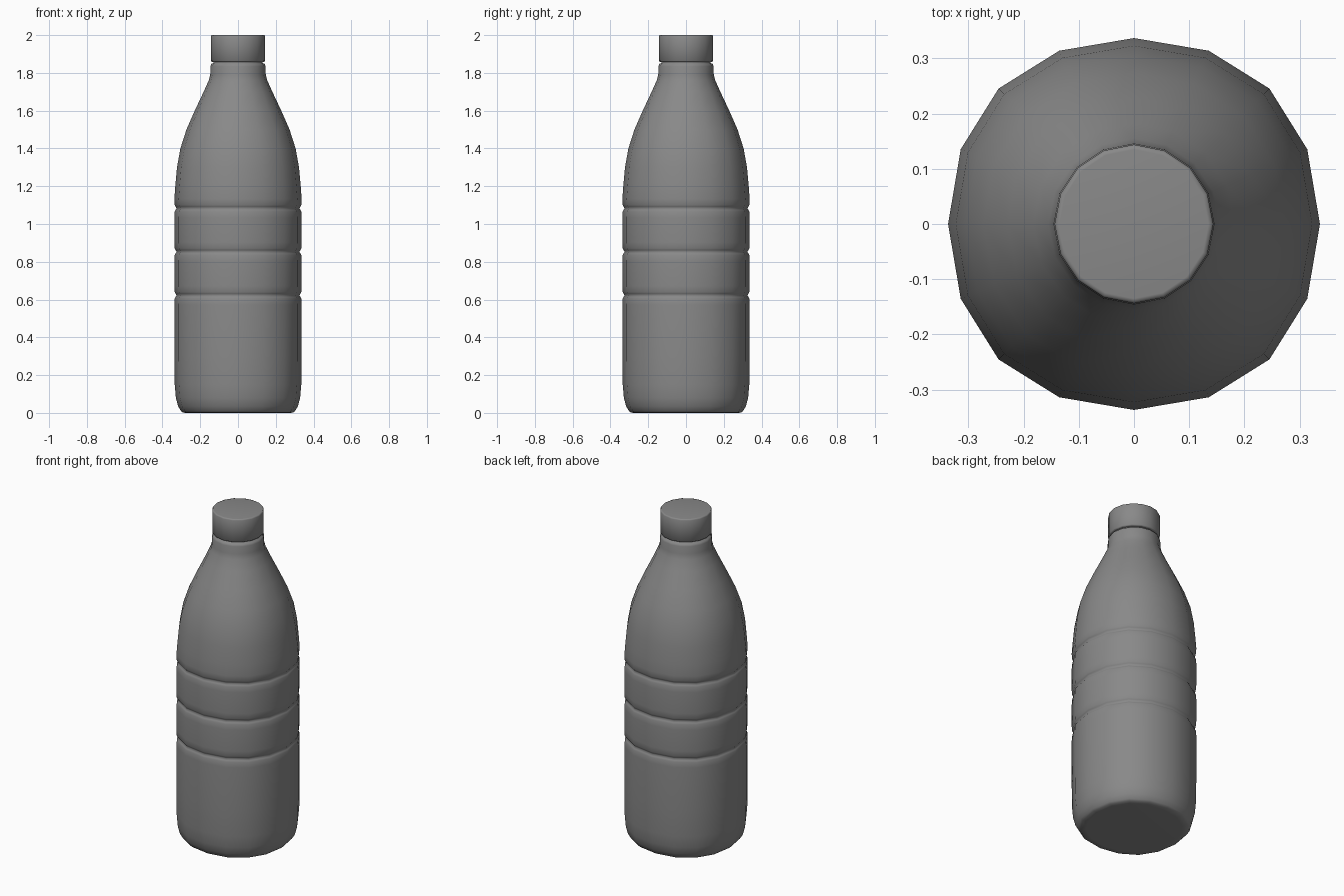
import bpy, bmesh
from math import sin, cos, pi, radians

if "Cube" in bpy.data.objects:
    bpy.data.objects.remove(bpy.data.objects["Cube"])

SIDES = 16
grey = bpy.data.materials.new("dark_grey")
grey.diffuse_color = (0.25, 0.25, 0.25, 1)
grey.use_nodes = True
grey.node_tree.nodes["Principled BSDF"].inputs["Base Color"].default_value = grey.diffuse_color


def lathe(name, profile, squareness):
    """Skin 16-sided rings along an (r, z) profile and close both ends."""
    bm = bmesh.new()
    rings = []
    for r, z in profile:
        k = squareness(z)
        ring = []
        for i in range(SIDES):
            a = 2 * pi * i / SIDES
            rad = r * (1 + 0.015 * k * (1 - cos(4 * a)))
            b = a + 0.015 * k * sin(4 * a)
            ring.append(bm.verts.new((rad * cos(b), rad * sin(b), z)))
        rings.append(ring)
    for lo, hi in zip(rings, rings[1:]):
        for i in range(SIDES):
            j = (i + 1) % SIDES
            bm.faces.new((lo[i], lo[j], hi[j], hi[i]))
    bm.faces.new(rings[0][::-1])
    bm.faces.new(rings[-1])
    mesh = bpy.data.meshes.new(name)
    bm.to_mesh(mesh)
    bm.free()
    mesh.materials.append(grey)
    ob = bpy.data.objects.new(name, mesh)
    bpy.context.collection.objects.link(ob)
    bpy.ops.object.select_all(action='DESELECT')
    ob.select_set(True)
    bpy.context.view_layer.objects.active = ob
    bpy.ops.object.shade_smooth_by_angle(angle=radians(80))
    return ob


def groove(z):
    """Narrow soft channel around the body."""
    return [(0.337, z - 0.05), (0.335, z - 0.018), (0.331, z - 0.009),
            (0.325, z), (0.331, z + 0.009), (0.335, z + 0.018),
            (0.337, z + 0.05)]


# Bottle: rounded base, three label grooves, tapering shoulder, neck
profile = [(0.26, 0), (0.292, 0.001), (0.302, 0.01), (0.317, 0.035),
           (0.329, 0.08), (0.335, 0.15), (0.337, 0.3)]
for gz in (0.622, 0.853, 1.083):
    profile += groove(gz)
profile += [(0.332, 1.2), (0.323, 1.3), (0.305, 1.4), (0.273, 1.5),
            (0.229, 1.6), (0.182, 1.7), (0.155, 1.76), (0.147, 1.79),
            (0.146, 1.835), (0.141, 1.848), (0.13, 1.852), (0.13, 1.865)]
lathe("bottle", profile, lambda z: min(1, max(0, (1.75 - z) / 0.35)))

# Screw cap with softened rims
lathe("cap", [(0.128, 1.858), (0.139, 1.859), (0.144, 1.864),
              (0.144, 1.993), (0.141, 1.999), (0.135, 2.0)], lambda z: 0)
